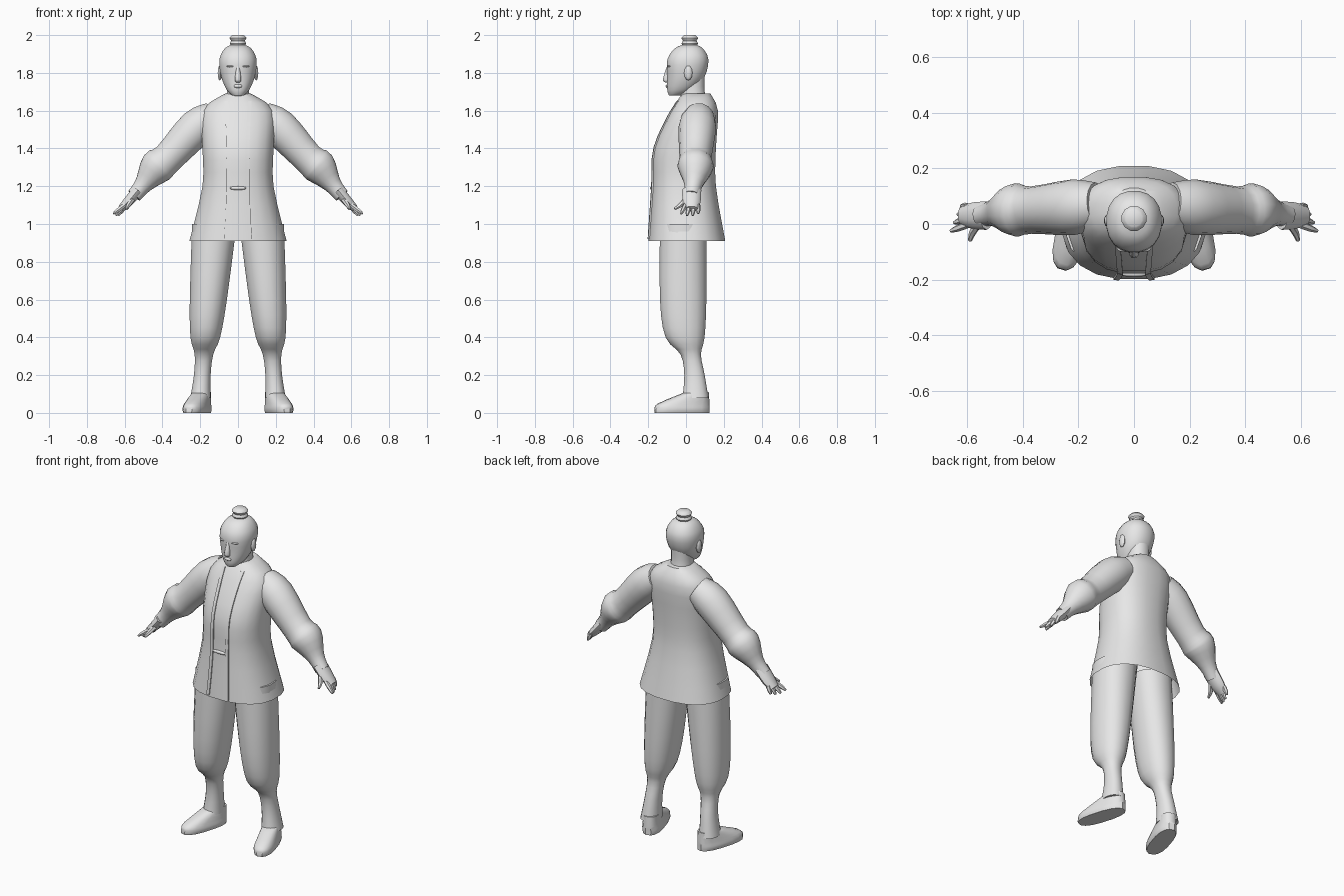
import bpy, bmesh, math
from mathutils import Vector, Matrix

cube = bpy.data.objects.get("Cube")
if cube:
    bpy.data.objects.remove(cube, do_unlink=True)

clay = bpy.data.materials.new("plain_grey")
clay.use_nodes = True
clay.diffuse_color = (.8, .8, .8, 1)
clay.node_tree.nodes["Principled BSDF"].inputs["Base Color"].default_value = clay.diffuse_color


def finish(name, bm, mirror=False, angle=40):
    """Turn the mesh into a smooth-shaded object, optionally mirrored across x."""
    bmesh.ops.recalc_face_normals(bm, faces=bm.faces)
    mesh = bpy.data.meshes.new(name)
    bm.to_mesh(mesh)
    bm.free()
    mesh.materials.append(clay)
    mesh.shade_smooth()
    mesh.set_sharp_from_angle(angle=math.radians(angle))
    part = bpy.data.objects.new(name, mesh)
    bpy.context.collection.objects.link(part)
    if mirror:
        part.modifiers.new("Mirror", 'MIRROR')
    return part


def smooth_rows(rows, steps=3):
    """Spline through a few key rows, giving a denser list."""
    keys = [Vector(row) for row in rows]
    last = len(keys) - 1
    dense = []
    for i in range(last):
        start, end = keys[i], keys[i + 1]
        leave = (end - keys[max(i - 1, 0)]) / 2
        arrive = (keys[min(i + 2, last)] - start) / 2
        for step in range(steps):
            t = step / steps
            ease = t * t * (3 - 2 * t)
            dense.append(start.lerp(end, ease) + leave * (t * (1 - t) ** 2)
                         - arrive * (t * t * (1 - t)))
    return dense + [keys[last]]


def skin(bm, rings, sides, power, open_bottom=False):
    """Bridge superellipse rings given as (centre, across, along)."""
    loops = []
    for centre, across, along in rings:
        loop = []
        for i in range(sides):
            turn = math.tau * (i + .5) / sides
            c, s = math.cos(turn), math.sin(turn)
            a = math.copysign(abs(c) ** (2 / power), c)
            b = math.copysign(abs(s) ** (2 / power), s)
            loop.append(bm.verts.new(centre + across * a + along * b))
        loops.append(loop)
    for low, high in zip(loops, loops[1:]):
        for i in range(sides):
            j = (i + 1) % sides
            bm.faces.new((low[i], low[j], high[j], high[i]))
    if not open_bottom:
        bm.faces.new(loops[0][::-1])
    bm.faces.new(loops[-1])


def stack(name, rows, sides=16, power=2.2, x=0, lean=0, open_bottom=False, **options):
    """Upright part from rows of (height, half width, front, back)."""
    bm = bmesh.new()
    rings = [(Vector((x + lean * z, (front + back) / 2, z)), Vector((half, 0, 0)),
              Vector((0, (back - front) / 2, 0))) for z, half, front, back in smooth_rows(rows)]
    skin(bm, rings, sides, power, open_bottom)
    return finish(name, bm, **options)


def tube(bm, rows, sides=8, flat=1):
    """Limb from rows of (x, y, z, radius); flat widens it front to back."""
    dense = smooth_rows(rows)
    points = [row.to_3d() for row in dense]
    rings = []
    for i, point in enumerate(points):
        before, after = points[max(i - 1, 0)], points[min(i + 1, len(points) - 1)]
        along = (after - before).normalized()
        across = along.cross(Vector((0, 1, 0))).normalized()
        radius = dense[i][3]
        rings.append((point, across * radius, along.cross(across) * radius * flat))
    skin(bm, rings, sides, power=2)


def blob(name, centre, size, **options):
    """Small rounded feature."""
    bm = bmesh.new()
    place = Matrix.Translation(centre) @ Matrix.Diagonal((*size, 1))
    bmesh.ops.create_uvsphere(bm, u_segments=10, v_segments=6, radius=1, matrix=place)
    return finish(name, bm, **options)


# Jacket: flared open hem, narrow waist, sloped shoulders
JACKET_POWER = 2.4
jacket_rows = [(.91, .26, -.2, .21), (1.2, .19, -.18, .16), (1.4, .19, -.17, .16),
               (1.6, .19, -.08, .17), (1.69, .07, -.02, .13)]
stack("jacket", jacket_rows, sides=20, power=JACKET_POWER, open_bottom=True)


def jacket_front(x, z):
    """Depth of the jacket front at x, z."""
    dense = smooth_rows(jacket_rows)
    for low, high in zip(dense, dense[1:]):
        if z <= high[0]:
            row = low.lerp(high, (z - low[0]) / (high[0] - low[0]))
            bulge = (1 - (x / row[1]) ** JACKET_POWER) ** (1 / JACKET_POWER)
            return (row[2] + row[3] - (row[3] - row[2]) * bulge) / 2


# Raised front edging, running from hem to collar
bm = bmesh.new()
previous = None
edging_levels = 12
for level in range(edging_levels + 1):
    z = .92 + .73 * level / edging_levels
    inner = .04 + .1 * (z - 1.3) ** 2
    outer = inner + .02
    row = [bm.verts.new((x, jacket_front(x, z) + offset, z))
           for x, offset in ((inner, .01), (inner, -.006), (outer, -.006), (outer, .01))]
    if previous:
        for i in range(3):
            bm.faces.new((previous[i], previous[i + 1], row[i + 1], row[i]))
    previous = row
finish("front_edging", bm, mirror=True, angle=30)

# Small sash fold at the waist
blob("sash_fold", (0, -.18, 1.19), (.05, .01, .01))

# Baggy trousers gathered below the knee, running into the stockings
stack("legs", [(1, .12, -.14, .11), (.6, .1, -.14, .11), (.4, .08, -.11, .1),
               (.31, .05, -.03, .08), (.2, .045, -.01, .1), (.08, .055, -.02, .12)],
      x=.205, lean=-.08, mirror=True)

# Shoes turned outward
shoes = stack("shoes", [(0, .055, -.24, .06), (.02, .06, -.24, .06), (.05, .055, -.22, .06),
                        (.11, .045, -.07, .055)], power=2.5, mirror=True)
shoes.data.transform(Matrix.Translation((.19, .065, 0)) @ Matrix.Rotation(math.radians(17), 4, 'Z'))

# Sleeves: wide upper part, puffed forearm, tight cuff
bm = bmesh.new()
tube(bm, [(.13, .07, 1.57, .08), (.22, .06, 1.51, .1), (.37, .05, 1.35, .085),
          (.43, .05, 1.3, .095), (.5, .04, 1.21, .05), (.55, .03, 1.15, .04)], sides=14)
finish("sleeves", bm, mirror=True)

# Hands with four spread fingers and a thumb
bm = bmesh.new()
tube(bm, [(.53, .03, 1.18, .03), (.58, .03, 1.12, .028), (.62, .03, 1.08, .02)], sides=10, flat=1.7)
for finger in range(4):
    spread = finger - 1.5
    base = Vector((.6, .03 + .022 * spread, 1.1))
    tip = Vector((.64 - .013 * spread, .02 + .03 * spread, 1.04 + .01 * abs(spread)))
    tube(bm, [(*base, .013), (*base.lerp(tip, .6), .012), (*tip, .006)], sides=6)
tube(bm, [(.56, 0, 1.13, .015), (.58, -.03, 1.1, .013), (.59, -.06, 1.08, .007)], sides=6)
finish("hands", bm, mirror=True)

# Neck, head and tied-up hair
stack("neck", [(1.62, .07, -.03, .12), (1.7, .06, -.03, .1), (1.78, .06, -.03, .1)])
stack("head", [(1.68, .03, -.09, -.03), (1.71, .06, -.1, .04), (1.78, .09, -.1, .1),
               (1.87, .1, -.1, .12), (1.93, .07, -.06, .09), (1.95, .03, -.01, .05)],
      sides=20, angle=60)
bun_radii = (.035, .045, .038, .046, .03)
stack("hair_bun", [(1.94 + .015 * i, r, .02 - r, .02 + r) for i, r in enumerate(bun_radii)],
      sides=12, power=2)

# Face and ears
stack("nose", [(1.75, .012, -.11, -.08), (1.765, .018, -.124, -.08), (1.84, .008, -.1, -.08)],
      sides=8, angle=60)
blob("mouth", (0, -.098, 1.73), (.024, .01, .01))
blob("brows", (.035, -.088, 1.835), (.028, .013, .006), mirror=True)
blob("ears", (.096, .012, 1.8), (.012, .022, .04), mirror=True)
